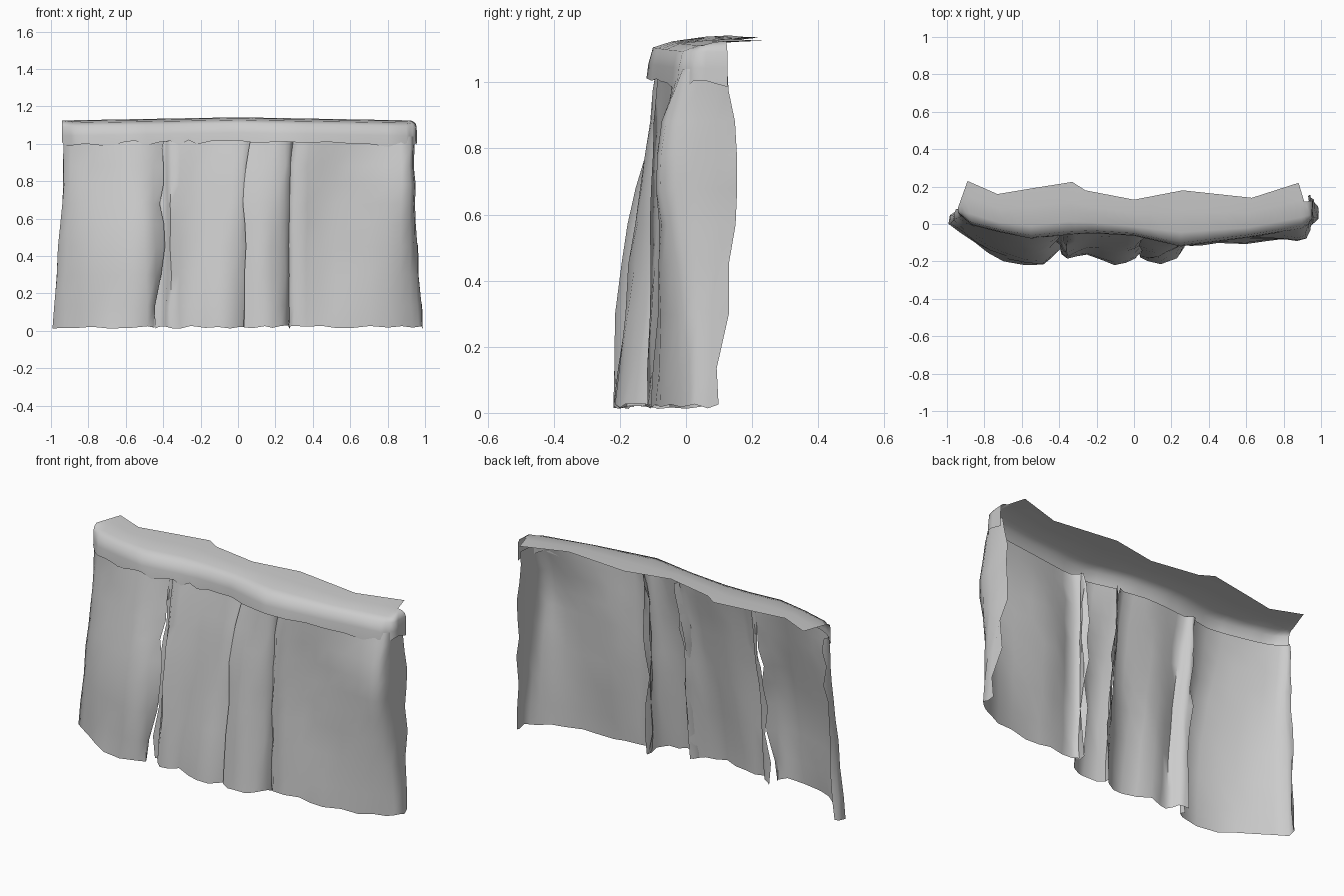
import bpy, math, random
from mathutils import Vector

random.seed(7)


def spline(pts, sub):
    """Catmull-Rom resampling of a short point list."""
    pts = [Vector(p) for p in pts]
    out = []
    for i in range(len(pts) - 1):
        p0, p1, p2 = pts[max(i - 1, 0)], pts[i], pts[i + 1]
        p3 = pts[min(i + 2, len(pts) - 1)]
        for k in range(sub):
            t = k / sub
            out.append(0.5 * (2 * p1 + (p2 - p0) * t + (2 * p0 - 5 * p1 + 4 * p2 - p3) * t ** 2
                              + (3 * p1 - p0 - 3 * p2 + p3) * t ** 3))
    return out + [pts[-1]]


def linear(pts, sub):
    pts = [Vector(p) for p in pts]
    return [pts[i].lerp(pts[i + 1], k / sub) for i in range(len(pts) - 1) for k in range(sub)] + [pts[-1]]


def sheet(name, rows, angle=60):
    """Open cloth surface from equal-length rows of 3D points."""
    n = len(rows[0])
    faces = [(r * n + c, r * n + c + 1, (r + 1) * n + c + 1, (r + 1) * n + c)
             for r in range(len(rows) - 1) for c in range(n - 1)]
    me = bpy.data.meshes.new(name)
    me.from_pydata([tuple(p) for row in rows for p in row], [], faces)
    ob = bpy.data.objects.new(name, me)
    bpy.context.collection.objects.link(ob)
    bpy.ops.object.select_all(action='DESELECT')
    ob.select_set(True)
    bpy.context.view_layer.objects.active = ob
    bpy.ops.object.shade_smooth_by_angle(angle=math.radians(angle))


LEVELS = (0.02, 0.45, 0.78, 1.04)


def drape(name, *outlines):
    """Hanging panel lofted through plan outlines at LEVELS, with uneven edges."""
    plans = [spline([(x, y, z) for x, y in o], 2) for o, z in zip(outlines, LEVELS)]
    columns = [spline(col, 3) for col in zip(*plans)]
    for c, col in enumerate(columns):
        j = 0.014 if c in (0, len(columns) - 1) else 0.005
        for p in col[:-1]:
            p.x += random.uniform(-j, j)
            p.y += random.uniform(-j, j)
        col[0].z += random.uniform(-0.008, 0.008)
    sheet(name, list(zip(*columns)))


# Four overlapping curtain panels, left to right (outlines from hem to top)
drape("left_curtain",
      [(-0.96, 0.07), (-0.99, 0.00), (-0.85, -0.10), (-0.70, -0.195), (-0.48, -0.215), (-0.45, -0.15)],
      [(-0.94, 0.08), (-0.96, 0.02), (-0.84, -0.08), (-0.67, -0.16), (-0.50, -0.20), (-0.40, -0.13)],
      [(-0.92, 0.09), (-0.935, 0.04), (-0.84, -0.02), (-0.68, -0.08), (-0.52, -0.125), (-0.41, -0.08)],
      [(-0.92, 0.09), (-0.93, 0.06), (-0.85, 0.01), (-0.70, -0.03), (-0.52, -0.06), (-0.39, -0.03)])
drape("middle_curtain",
      [(-0.45, -0.12), (-0.40, -0.13), (-0.36, -0.19), (-0.25, -0.165), (-0.10, -0.22), (0.01, -0.18), (0.06, -0.13)],
      [(-0.43, -0.09), (-0.39, -0.10), (-0.36, -0.15), (-0.25, -0.12), (-0.10, -0.15), (0.00, -0.14), (0.07, -0.10)],
      [(-0.42, -0.05), (-0.39, -0.05), (-0.36, -0.10), (-0.25, -0.08), (-0.10, -0.09), (0.02, -0.10), (0.07, -0.06)],
      [(-0.41, -0.02), (-0.39, -0.02), (-0.36, -0.045), (-0.25, -0.035), (-0.10, -0.03), (0.02, -0.05), (0.06, -0.03)])
drape("narrow_curtain",
      [(0.05, -0.14), (0.03, -0.18), (0.14, -0.215), (0.23, -0.18), (0.27, -0.12), (0.28, -0.06)],
      [(0.07, -0.10), (0.04, -0.14), (0.13, -0.17), (0.22, -0.14), (0.27, -0.10), (0.28, -0.05)],
      [(0.07, -0.06), (0.03, -0.10), (0.13, -0.12), (0.22, -0.115), (0.27, -0.09), (0.29, -0.05)],
      [(0.09, -0.02), (0.07, -0.05), (0.14, -0.07), (0.22, -0.09), (0.28, -0.08), (0.30, -0.04)])
drape("right_curtain",
      [(0.26, -0.06), (0.30, -0.12), (0.45, -0.10), (0.60, -0.105), (0.80, -0.075), (0.93, -0.01), (0.99, 0.03), (0.98, 0.09)],
      [(0.26, -0.05), (0.30, -0.11), (0.45, -0.07), (0.60, -0.07), (0.80, -0.08), (0.92, -0.045), (0.955, 0.04), (0.95, 0.13)],
      [(0.26, -0.04), (0.30, -0.10), (0.45, -0.065), (0.60, -0.06), (0.80, -0.08), (0.92, -0.08), (0.945, 0.03), (0.94, 0.145)],
      [(0.29, -0.04), (0.33, -0.085), (0.45, -0.075), (0.60, -0.055), (0.80, -0.03), (0.92, -0.01), (0.94, 0.04), (0.945, 0.125)])

# Top covering: uneven sloping lid folding down into a short front skirt
back = [(-0.94, 0.09), (-0.89, 0.23), (-0.73, 0.16), (-0.55, 0.19), (-0.33, 0.225), (-0.26, 0.18),
        (0.00, 0.13), (0.26, 0.18), (0.63, 0.14), (0.88, 0.22), (0.91, 0.12), (0.92, 0.12)]
front = [(-0.94, 0.06), (-0.87, 0.01), (-0.72, -0.03), (-0.55, -0.06), (-0.36, -0.04), (-0.22, -0.035),
         (0.00, -0.05), (0.25, -0.10), (0.60, -0.06), (0.90, -0.01), (0.95, 0.03), (0.955, 0.125)]
bk, fr = linear(back, 3), linear(front, 3)
rows = []
for blend, z in ((0, 1.142), (0.4, 1.138), (0.8, 1.128), (1.0, 1.11), (1.05, 1.06), (1.07, 1.01)):
    row = []
    for p, q in zip(bk, fr):
        v = p.lerp(q, blend)
        wave = random.uniform(-0.012, 0.02) if z < 1.02 else 0
        row.append((v.x, v.y, z - 0.018 * abs(v.x) + wave))
    rows.append(row)
sheet("top_valance", rows)
